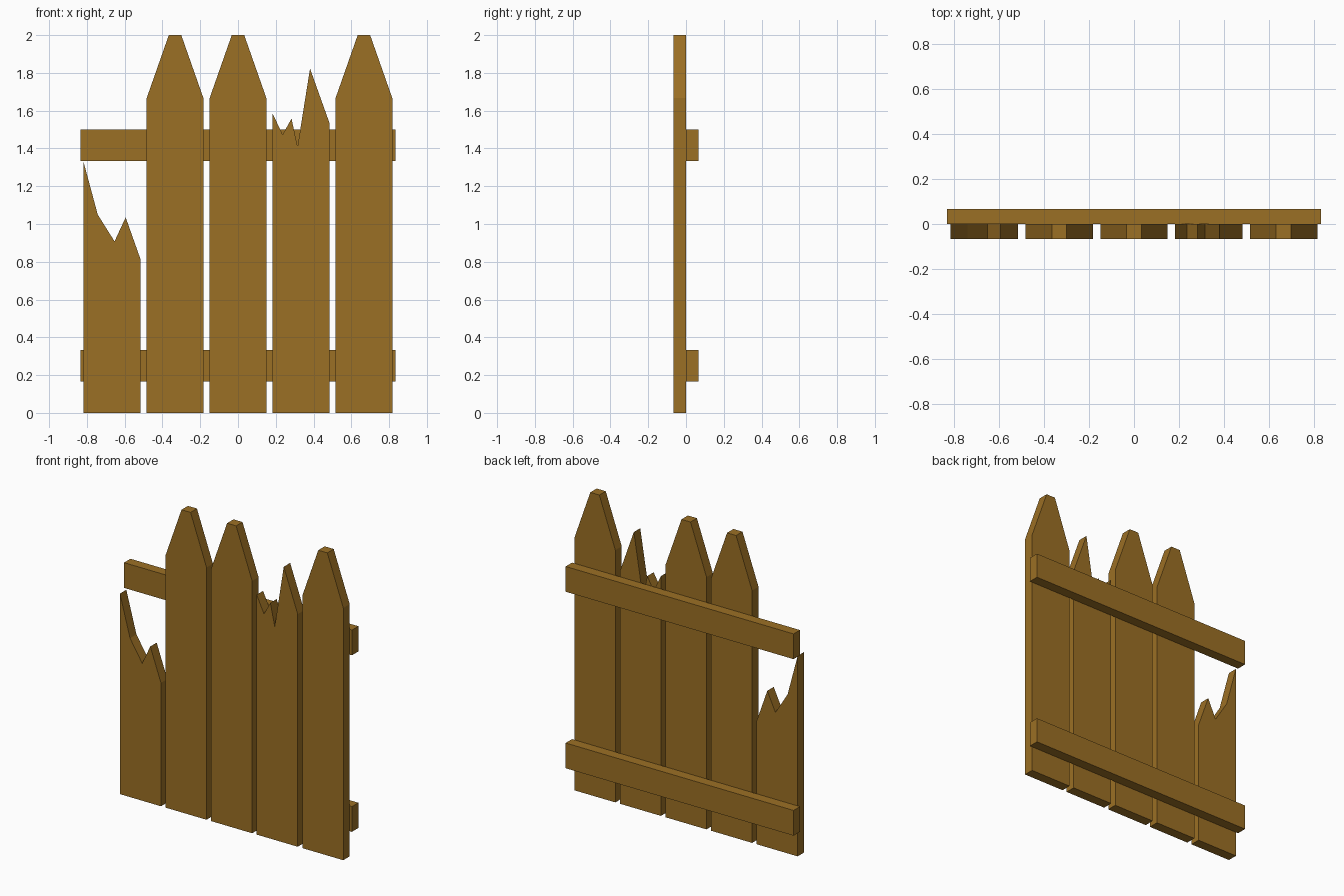
import bpy, bmesh

if "Cube" in bpy.data.objects:
    bpy.data.objects.remove(bpy.data.objects["Cube"])

T = 0.0667      # board thickness
PITCH = 1 / 3   # spacing between plank centres
HALF = 0.15     # half plank width

wood = bpy.data.materials.new("wood")
wood.diffuse_color = (0.33, 0.16, 0.018, 1)
wood.use_nodes = True
wood.node_tree.nodes["Principled BSDF"].inputs["Base Color"].default_value = wood.diffuse_color


def board(name, outline, y0, y1):
    """Extrude an x-z outline from y0 to y1."""
    bm = bmesh.new()
    face = bm.faces.new([bm.verts.new((x, y0, z)) for x, z in outline])
    ext = bmesh.ops.extrude_face_region(bm, geom=[face])
    moved = [v for v in ext["geom"] if isinstance(v, bmesh.types.BMVert)]
    bmesh.ops.translate(bm, verts=moved, vec=(0, y1 - y0, 0))
    bmesh.ops.recalc_face_normals(bm, faces=bm.faces)
    mesh = bpy.data.meshes.new(name)
    bm.to_mesh(mesh)
    bm.free()
    mesh.materials.append(wood)
    obj = bpy.data.objects.new(name, mesh)
    bpy.context.collection.objects.link(obj)
    return obj


# Top edges of the planks, left to right, relative to plank centre
pointed = [(-HALF, 1.667), (-0.033, 2.0), (0.033, 2.0), (HALF, 1.667)]
snapped_low = [(-HALF, 1.325), (-0.076, 1.05), (0.013, 0.908),
               (0.072, 1.035), (HALF, 0.815)]
snapped_high = [(-HALF, 1.585), (-0.097, 1.473), (-0.05, 1.558),
                (-0.018, 1.41), (0.048, 1.823), (HALF, 1.537)]

# Upright planks
tops = [("broken_plank_low", snapped_low), ("plank_left", pointed),
        ("plank_middle", pointed), ("broken_plank_high", snapped_high),
        ("plank_right", pointed)]
for i, (name, top) in enumerate(tops):
    cx = (i - 2) * PITCH
    outline = [(HALF, 0), (-HALF, 0)] + top
    board(name, [(cx + x, z) for x, z in outline], -T, 0)

# Horizontal rails behind the planks
for name, z in (("lower_rail", 0.1667), ("upper_rail", 1.3333)):
    w, h = 0.8333, 0.1667
    board(name, [(-w, z), (w, z), (w, z + h), (-w, z + h)], 0, T)
